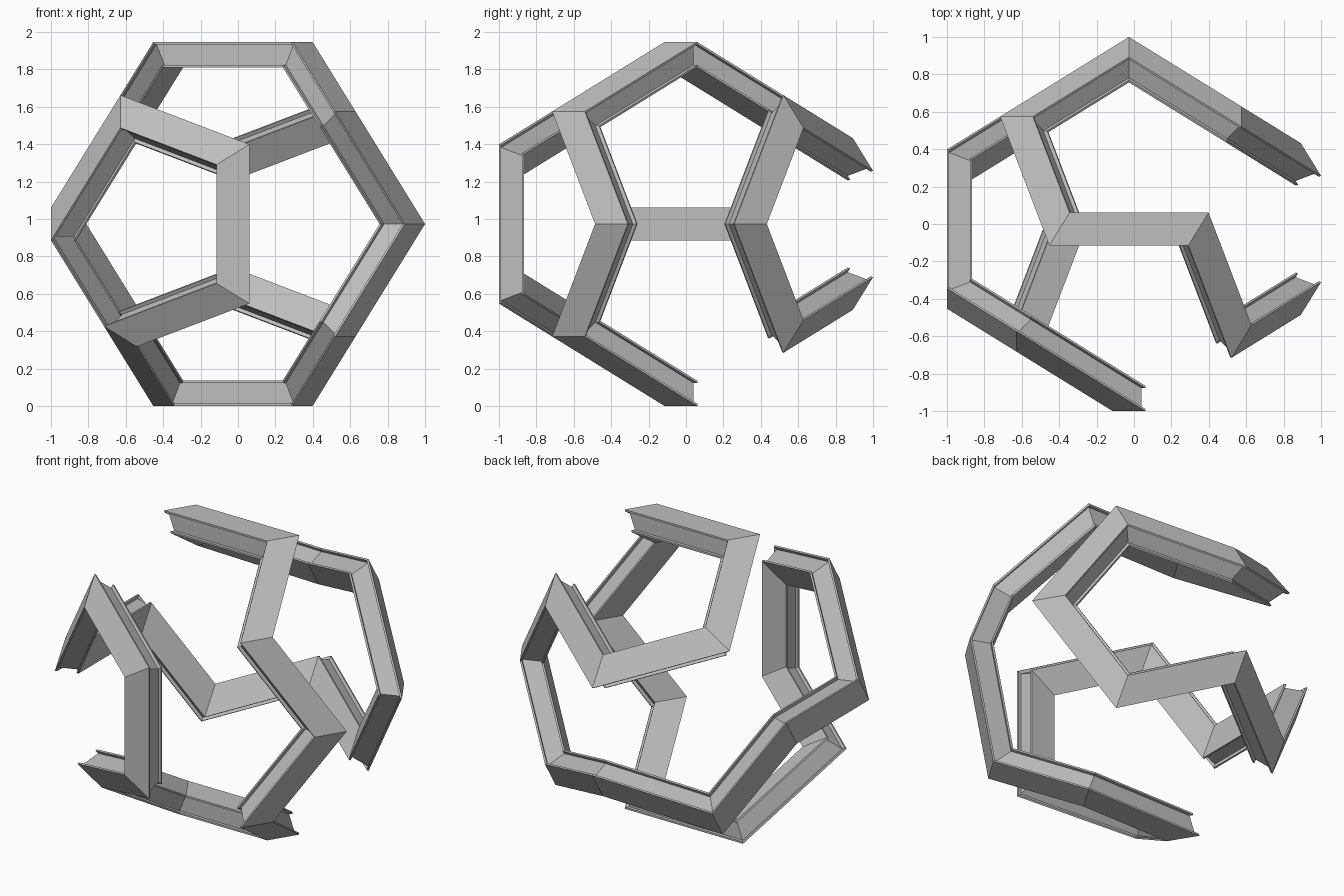
import bpy
import bmesh
from math import sqrt
from mathutils import Vector, Matrix

cube = bpy.data.objects.get("Cube")
if cube:
    bpy.data.objects.remove(cube, do_unlink=True)

# One closed path that visits every corner of a regular dodecahedron
P = (1 + sqrt(5)) / 2
A = 1 / P
path = [
    (0, -P, A), (-1, -1, 1), (-P, -A, 0), (-P, A, 0), (-1, 1, -1),
    (0, P, -A), (1, 1, -1), (P, A, 0), (1, 1, 1), (0, P, A),
    (-1, 1, 1), (-A, 0, P), (A, 0, P), (1, -1, 1), (P, -A, 0),
    (1, -1, -1), (A, 0, -P), (-A, 0, -P), (-1, -1, -1), (0, -P, -A),
]
corners = [Vector(p) for p in path]
count = len(corners)

# Beam section: a box with a shallow groove along each side
half = 0.0875      # half width
outer = 0.973      # distance of the outer face from the centre
depth = 0.135
flange = 0.012
groove = 0.02
inner = outer - depth
web = half - groove
side = [(half, outer), (half, outer - flange), (web, outer - flange),
        (web, inner + flange), (half, inner + flange), (half, inner)]
section = side + [(-u, v) for u, v in reversed(side)]


def mitre_ring(i):
    """Section of the beam leaving corner i, cut by the mitre plane there."""
    here, before, after = corners[i], corners[i - 1], corners[(i + 1) % count]
    along = (after - here).normalized()
    out = (here + after).normalized()
    across = along.cross(out)
    mitre = (here - before).normalized() + along
    solve = Matrix((across, out, mitre)).inverted()
    return [solve @ Vector((u, v, 0)) for u, v in section]


# Sweep the section around the path
offset = Vector((outer - 1, outer - 1, outer))
bm = bmesh.new()
rings = [[bm.verts.new(p + offset) for p in mitre_ring(i)] for i in range(count)]
for i, ring in enumerate(rings):
    following = rings[(i + 1) % count]
    for j in range(len(section)):
        k = (j + 1) % len(section)
        bm.faces.new((ring[j], ring[k], following[k], following[j]))
bmesh.ops.recalc_face_normals(bm, faces=bm.faces)
mesh = bpy.data.meshes.new("mitred_beam_loop")
bm.to_mesh(mesh)
bm.free()

# Plain grey
grey = bpy.data.materials.new("plain_grey")
grey.use_nodes = True
colour = (0.52, 0.52, 0.52, 1)
grey.diffuse_color = colour
grey.node_tree.nodes["Principled BSDF"].inputs["Base Color"].default_value = colour
mesh.materials.append(grey)

beam_loop = bpy.data.objects.new("mitred_beam_loop", mesh)
bpy.context.collection.objects.link(beam_loop)
